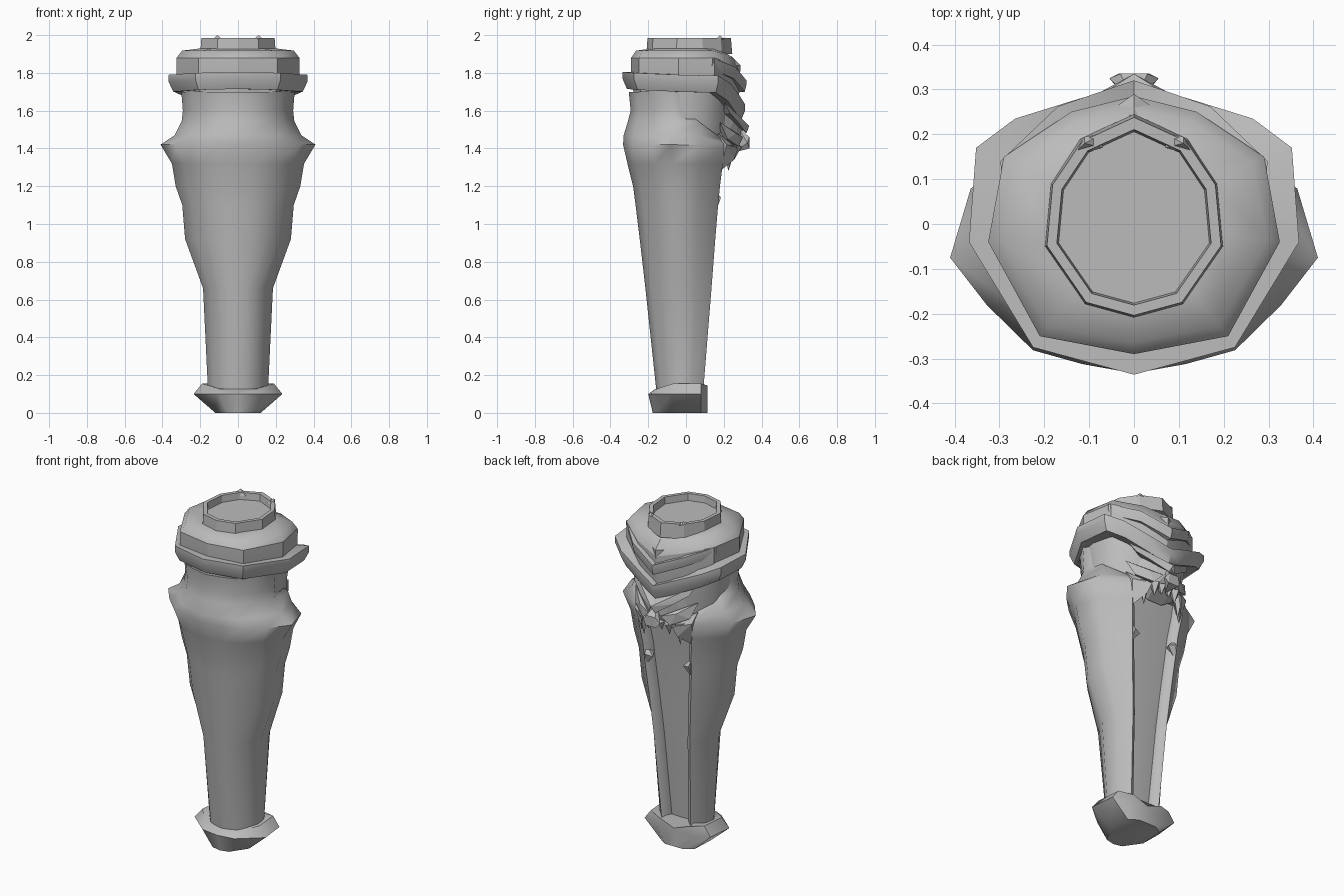
import bpy, bmesh, math

cube = bpy.data.objects.get("Cube")
if cube:
    bpy.data.objects.remove(cube, do_unlink=True)

# One plain metal grey for every part
grey = bpy.data.materials.new("steel grey")
grey.use_nodes = True
grey.diffuse_color = (0.5, 0.5, 0.5, 1)
grey.node_tree.nodes["Principled BSDF"].inputs["Base Color"].default_value = (0.5, 0.5, 0.5, 1)


def finish(name, bm, angle=0):
    bmesh.ops.recalc_face_normals(bm, faces=bm.faces)
    mesh = bpy.data.meshes.new(name)
    bm.to_mesh(mesh)
    bm.free()
    ob = bpy.data.objects.new(name, mesh)
    bpy.context.collection.objects.link(ob)
    mesh.materials.append(grey)
    if angle:
        bpy.ops.object.select_all(action='DESELECT')
        ob.select_set(True)
        bpy.context.view_layer.objects.active = ob
        bpy.ops.object.shade_smooth_by_angle(angle=math.radians(angle))


def whole(half):
    """Complete a half outline that starts and ends on the centre line."""
    return half + [(-p[0],) + tuple(p[1:]) for p in half[-2:0:-1]]


def loft(name, rings, angle=0, closed=False):
    bm = bmesh.new()
    rows = [[bm.verts.new(p) for p in ring] for ring in rings]
    n = len(rows[0])
    pairs = list(zip(rows, rows[1:])) + ([(rows[-1], rows[0])] if closed else [])
    for a, b in pairs:
        for i in range(n):
            j = (i + 1) % n
            bm.faces.new((a[i], a[j], b[j], b[i]))
    if not closed:
        bm.faces.new(rows[0])
        bm.faces.new(rows[-1])
    finish(name, bm, angle)


def level(outline, z, s=1.0):
    return [(x * s, y * s, z) for x, y in outline]


def hull(name, points, mirror=True):
    """Faceted plate from a few corner points, with its mirrored twin."""
    for side, label in ((1, "left_"), (-1, "right_")) if mirror else ((1, ""),):
        bm = bmesh.new()
        for x, y, z in points:
            bm.verts.new((x * side, y, z))
        bmesh.ops.convex_hull(bm, input=bm.verts)
        finish(label + name, bm)


# Shin shell: keeled front, flared side ridges, recessed back channel;
# its upper edge dips by "drop" towards the back
def shell_ring(z, front, tip, back, edge, drop=0):
    ridge = -0.03 - 0.045 * min(z / 1.42, 1)
    half = [(tip * u, ridge + (front - ridge) * v, z)
            for u, v in ((0, 1), (.28, .92), (.55, .8), (.8, .41), (1, 0))]
    half.append((edge + (tip - edge) * 0.8, ridge + (back - ridge) * 0.55, z - drop * .1))
    half += [(edge, back, z - drop), (edge - 0.025, back - .015, z - drop),
             (edge - 0.035, back - 0.05, z - drop), (0, back - 0.045, z - drop)]
    return whole(half)


loft("shin_shell", [shell_ring(*v) for v in (
    (0.1, -.155, .158, .09, .095),
    (.66, -.215, .185, .135, .12),
    (.92, -.245, .28, .155, .14),
    (1.1, -.267, .295, .17, .155),
    (1.2, -.28, .33, .18, .16),
    (1.32, -.31, .35, .195, .175),
    (1.42, -.333, .41, .205, .18, .02),
    (1.47, -.33, .335, .205, .18, .04),
    (1.545, -.307, .298, .2, .18, .1),
    (1.6, -.293, .292, .08, .1, .1),
    (1.7, -.303, .3, .08, .1, .1))], 62)

# Neck showing behind the shell
neck = whole([(0, -.27), (.11, -.25), (.2, -.18), (.265, -.09), (.282, 0),
              (.262, .1), (.19, .18), (.1, .23), (0, .25)])
loft("neck", [level(neck, z, s) for z, s in
              ((1.4, .9), (1.53, .98), (1.6, .98), (1.7, 1.03), (1.78, 1.03))], 50)

# Foot plate: narrow sole, wide pointed middle, chamfered top
foot = []
for z, s, w in ((0, .88, .12), (.1, 1, .235), (.145, .9, .19)):
    lift = .035 if z > .12 else 0
    foot.append(whole([(0, -.2 * s, z - lift), (w * .45, -.185 * s, z - lift * .6),
                       (w, -.075 * s, z + lift * .3), (w * .93, .08, z + lift * .3),
                       (w * .5, .115, z), (0, .115, z - lift)]))
loft("foot_plate", foot, 48)


# Bands that wrap the top and dive into a V at the back
def band(name, half, height, taper, depth):
    path = whole(half)
    offsets = ((1, height / 2), (1.0, height * .1), (taper, -height / 2),
               (depth, -height / 2), (depth, height / 2))
    loft(name, [[(x * s, y * s, z + dz) for x, y, z in path]
                for s, dz in offsets], 35, closed=True)


band("collar_band", [(0, -.336, 1.76), (.225, -.275, 1.755), (.368, -.04, 1.745),
                     (.352, .17, 1.74), (.265, .235, 1.70), (.12, .28, 1.64),
                     (0, .312, 1.59)], .09, .93, .75)
band("shoulder_trim", [(0, -.25, 1.85), (.19, -.215, 1.85), (.28, -.04, 1.85),
                       (.298, .14, 1.85), (.17, .262, 1.80), (.06, .3, 1.755),
                       (0, .32, 1.73)], .06, .97, .75)

# Shoulder: upright faceted wall and a smooth top sloping down to the back
shoulder = [(0, -.29, 0), (.21, -.25, 0), (.325, -.04, 0), (.29, .15, .0),
            (.14, .25, .04), (0, .285, .08)]


def shoulder_rings(steps):
    return [whole([(x * s, y * s, z - d * k) for x, y, d in shoulder]) for z, s, k in steps]


loft("shoulder_wall", shoulder_rings(((1.7, .96, 1), (1.8, 1, 1), (1.88, 1, 1))), 20)
loft("shoulder_top", shoulder_rings(((1.88, 1, 1), (1.918, .91, .6), (1.93, .6, 0))), 60)

# Top rim with a sunken floor
rim = whole([(0, -.21), (.11, -.18), (.2, -.05), (.187, .09), (.12, .19), (0, .245)])
loft("top_rim", [level(rim, z, s) for z, s in
                 ((1.9, 1), (1.985, .97), (1.985, .86), (1.945, .84))])
hull("rim_tooth", [(.07, .2, 1.97), (.14, .15, 1.97), (.11, .195, 1.985),
                   (.07, .17, 1.97), (.11, .18, 2.0)])

# Back gem
hull("back_gem", [(0, .24, 1.89), (.05, .255, 1.84), (-.05, .255, 1.84),
                  (0, .285, 1.78), (0, .29, 1.84), (0, .2, 1.83)], False)

# Mask: core, brow, cheeks, nose and jaw
hull("mask_core", [(.17, .16, 1.64), (-.17, .16, 1.64), (.16, .19, 1.42), (-.16, .19, 1.42),
                   (.07, .27, 1.58), (-.07, .27, 1.58), (.06, .27, 1.42), (-.06, .27, 1.42),
                   (0, .3, 1.5), (.05, .17, 1.36), (-.05, .17, 1.36)], False)
hull("brow", [(0, .335, 1.52), (0, .27, 1.57), (.02, .32, 1.48), (.11, .275, 1.54),
              (.21, .2, 1.65), (.18, .23, 1.59), (.12, .2, 1.58)])
hull("cheek", [(.04, .3, 1.46), (.12, .265, 1.48), (.21, .18, 1.54), (.18, .22, 1.45),
               (.09, .28, 1.41), (.1, .18, 1.44)])
hull("nose", [(.055, .325, 1.43), (-.055, .325, 1.43), (.03, .335, 1.46), (-.03, .335, 1.46),
              (0, .27, 1.52), (.035, .335, 1.4), (-.035, .335, 1.4), (0, .26, 1.38)], False)
hull("jaw_plate", [(.2, .17, 1.48), (.19, .215, 1.42), (.1, .275, 1.4),
                   (.12, .255, 1.34), (.165, .18, 1.28), (.13, .17, 1.42)])

# Fangs hanging below the mask
for x, y, tip, w in ((.025, .27, 1.36, .025), (.07, .265, 1.34, .03), (.12, .235, 1.28, .035)):
    hull("fang", [(x - w, y, 1.42), (x + w, y, 1.42), (x, y + .03, 1.41),
                  (x, y - .05, 1.42), (x, y - .01, tip)])

# Small barbs on the channel rails
hull("rail_barb", [(.15, .155, 1.18), (.145, .185, 1.14), (.1, .17, 1.13),
                   (.15, .16, 1.07), (.12, .13, 1.14)])
